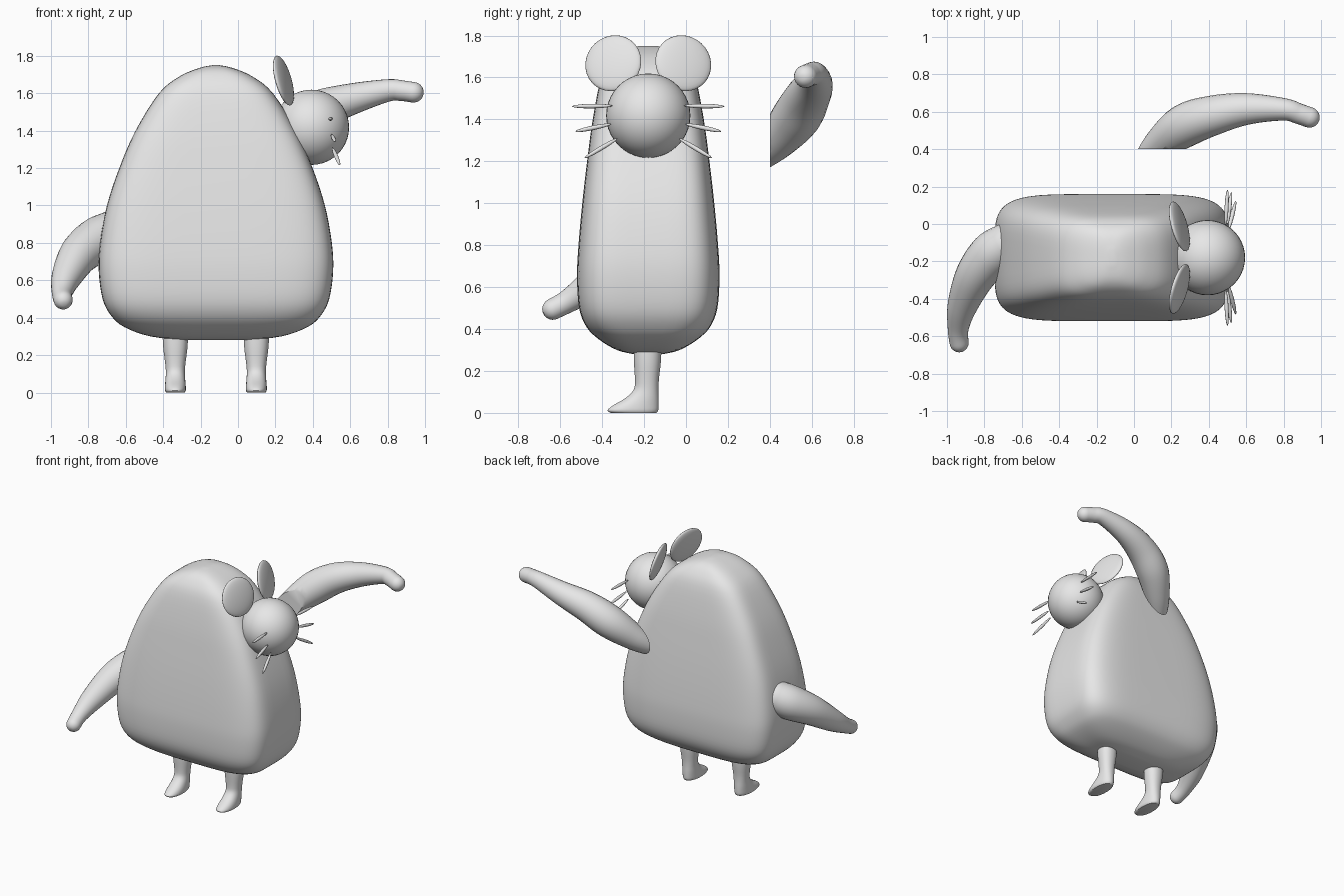
import bpy
import bmesh
from math import sin, cos, pi, copysign
from mathutils import Vector

cube = bpy.data.objects.get("Cube")
if cube:
    bpy.data.objects.remove(cube, do_unlink=True)

grey = bpy.data.materials.new("light grey")
grey.use_nodes = True
grey.diffuse_color = (0.8, 0.8, 0.8, 1)
grey.node_tree.nodes["Principled BSDF"].inputs["Base Color"].default_value = (0.8, 0.8, 0.8, 1)

MID_Y = -0.18  # mirror plane of head and body


def finish(name, bm, angle=50):
    """Turn a bmesh into a smooth shaded object."""
    bmesh.ops.recalc_face_normals(bm, faces=bm.faces[:])
    mesh = bpy.data.meshes.new(name)
    bm.to_mesh(mesh)
    bm.free()
    mesh.materials.append(grey)
    ob = bpy.data.objects.new(name, mesh)
    bpy.context.collection.objects.link(ob)
    bpy.ops.object.select_all(action="DESELECT")
    ob.select_set(True)
    bpy.context.view_layer.objects.active = ob
    bpy.ops.object.shade_smooth_by_angle(angle=angle * pi / 180)
    return ob


def smooth_path(keys, steps):
    """Catmull-Rom interpolation through tuples of any length."""
    out = []
    for i in range(len(keys) - 1):
        p0, p1 = keys[max(i - 1, 0)], keys[i]
        p2, p3 = keys[i + 1], keys[min(i + 2, len(keys) - 1)]
        for s in range(steps):
            t = s / steps
            out.append(tuple(
                b + 0.5 * t * (c - a + t * (2 * a - 5 * b + 4 * c - d + t * (3 * (b - c) + d - a)))
                for a, b, c, d in zip(p0, p1, p2, p3)))
    return out + [keys[-1]]


def loft(rings):
    """Skin a list of closed rings and cap both ends."""
    bm = bmesh.new()
    rows = [[bm.verts.new(p) for p in ring] for ring in rings]
    for a, b in zip(rows, rows[1:]):
        for i in range(len(a)):
            j = (i + 1) % len(a)
            bm.faces.new((a[i], a[j], b[j], b[i]))
    bm.faces.new(rows[0])
    bm.faces.new(rows[-1])
    return bm


def superellipse(cx, cy, z, hx, hy, power, count):
    ring = []
    for i in range(count):
        a = 2 * pi * (i + 0.5) / count
        c, s = cos(a), sin(a)
        ring.append(Vector((cx + hx * copysign(abs(c) ** (2 / power), c),
                            cy + hy * copysign(abs(s) ** (2 / power), s), z)))
    return ring


def limb(keys, count=24):
    """Tapered tube along (x, y, z, radius) keys with round ends."""
    path = smooth_path(keys, 6)
    pts = [(Vector(k[:3]), k[3]) for k in path]
    first = (pts[1][0] - pts[0][0]).normalized()
    last = (pts[-1][0] - pts[-2][0]).normalized()
    angles = [k * pi / 12 for k in range(1, 6)]
    head, tail = pts[0], pts[-1]
    start = [(head[0] - first * head[1] * sin(a), head[1] * cos(a)) for a in reversed(angles)]
    end = [(tail[0] + last * tail[1] * sin(a), tail[1] * cos(a)) for a in angles]
    pts = start + pts + end
    rings = []
    for i, (p, r) in enumerate(pts):
        d = (pts[min(i + 1, len(pts) - 1)][0] - pts[max(i - 1, 0)][0]).normalized()
        u = d.cross(Vector((0, 0, 1))).normalized()
        v = d.cross(u)
        rings.append([p + r * (u * cos(2 * pi * k / count) + v * sin(2 * pi * k / count))
                      for k in range(count)])
    return loft(rings)


def ellipsoid(name, center, axis, sizes, segments=24):
    """Ellipsoid whose local z points along axis."""
    bm = bmesh.new()
    bmesh.ops.create_uvsphere(bm, u_segments=segments, v_segments=segments // 2, radius=1)
    bmesh.ops.scale(bm, vec=sizes, verts=bm.verts)
    bmesh.ops.rotate(bm, matrix=Vector(axis).to_track_quat("Z", "Y").to_matrix(), verts=bm.verts)
    bmesh.ops.translate(bm, vec=center, verts=bm.verts)
    return finish(name, bm, 80)


# Body: rounded wedge, keys are (height, half width, half depth, squareness)
body_keys = [
    (0.28, 0.16, 0.07, 3), (0.30, 0.35, 0.15, 3.6), (0.35, 0.49, 0.235, 4.2),
    (0.41, 0.56, 0.295, 4.8), (0.50, 0.606, 0.33, 5), (0.65, 0.627, 0.34, 5),
    (0.80, 0.62, 0.333, 5), (1.0, 0.583, 0.315, 5), (1.2, 0.517, 0.292, 5),
    (1.4, 0.43, 0.265, 4.6), (1.6, 0.305, 0.225, 4), (1.69, 0.195, 0.178, 3.5),
    (1.735, 0.09, 0.12, 3), (1.75, 0.02, 0.04, 2.5)]
finish("body", loft([superellipse(-0.118, MID_Y, z, hx, hy, p, 72)
                     for z, hx, hy, p in smooth_path(body_keys, 4)]), 80)

# Legs with feet: keys are (height, front y, back y, half width)
leg_keys = [
    (0.0, -0.36, -0.14, 0.05), (0.012, -0.375, -0.132, 0.056), (0.035, -0.35, -0.13, 0.056),
    (0.07, -0.29, -0.13, 0.053), (0.11, -0.25, -0.131, 0.051), (0.16, -0.244, -0.129, 0.055),
    (0.25, -0.249, -0.119, 0.066), (0.36, -0.25, -0.115, 0.07)]
for name, x in (("left_leg", 0.098), ("right_leg", -0.335)):
    finish(name, loft([superellipse(x, (f + b) / 2, z, w, (b - f) / 2, 2.2, 28)
                       for z, f, b, w in smooth_path(leg_keys, 3)]))

# Lowered arm
finish("right_arm", limb([
    (-0.68, -0.11, 0.855, 0.115), (-0.76, -0.165, 0.81, 0.122), (-0.85, -0.28, 0.735, 0.107),
    (-0.918, -0.44, 0.615, 0.08), (-0.94, -0.56, 0.535, 0.056), (-0.935, -0.635, 0.495, 0.051)]), 80)

# Raised arm, cut flat at the shoulder
arm = limb([
    (0.05, 0.33, 1.20, 0.06), (0.14, 0.425, 1.29, 0.09), (0.27, 0.525, 1.41, 0.116),
    (0.42, 0.58, 1.505, 0.107), (0.60, 0.615, 1.567, 0.085), (0.80, 0.613, 1.615, 0.06),
    (0.88, 0.59, 1.613, 0.055), (0.938, 0.57, 1.605, 0.055)])
bmesh.ops.bisect_plane(arm, geom=arm.verts[:] + arm.edges[:] + arm.faces[:],
                       plane_co=(0, 0.4, 0), plane_no=(0, -1, 0), clear_outer=True)
bmesh.ops.holes_fill(arm, edges=[e for e in arm.edges if e.is_boundary], sides=0)
finish("left_arm", arm)

# Head
ellipsoid("head", (0.393, MID_Y, 1.418), (0, 0, 1), (0.201, 0.201, 0.201), 40)

# Ears and whiskers, mirrored across the head
whiskers = [((0.49, 0.17, 1.465), (0.50, 0.365, 1.462)),
            ((0.50, 0.175, 1.378), (0.52, 0.35, 1.342)),
            ((0.505, 0.145, 1.31), (0.545, 0.305, 1.215))]
for side, word in ((1, "left"), (-1, "right")):
    ellipsoid(word + "_ear", (0.243, MID_Y + side * 0.167, 1.668), (1, side * 0.28, 0.28),
              (0.138, 0.138, 0.026), 32)
    for n, (a, b) in enumerate(whiskers, 1):
        p = Vector((a[0], MID_Y + side * a[1], a[2]))
        q = Vector((b[0], MID_Y + side * b[1], b[2]))
        ellipsoid(f"{word}_whisker_{n}", (p + q) / 2, q - p,
                  (0.011, 0.011, (q - p).length / 2), 12)
